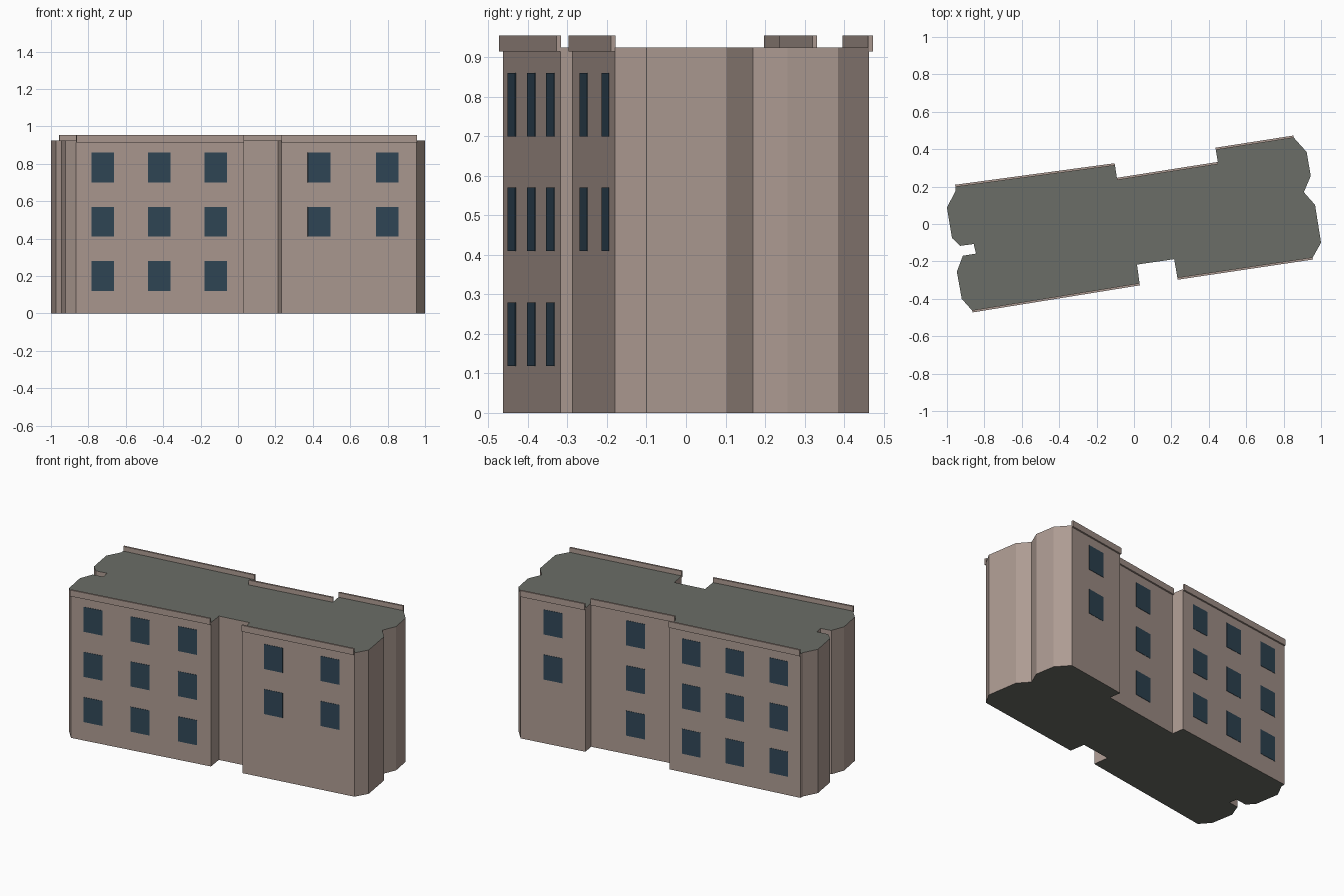
import bpy, bmesh
from mathutils import Vector, Matrix

if "Cube" in bpy.data.objects:
    bpy.data.objects.remove(bpy.data.objects["Cube"])

H = 0.925                      # wall height
ROWS = (0.199, 0.49, 0.78)     # window centre heights


def material(name, rgb):
    m = bpy.data.materials.new(name)
    m.diffuse_color = (*rgb, 1)
    m.use_nodes = True
    m.node_tree.nodes["Principled BSDF"].inputs["Base Color"].default_value = m.diffuse_color
    return m


WALL = material("wall_plaster", (0.42, 0.33, 0.29))
ROOF = material("roof_grey", (0.145, 0.155, 0.135))
GLASS = material("window_glass", (0.03, 0.063, 0.095))


def finish(name, bm, mats):
    me = bpy.data.meshes.new(name)
    bmesh.ops.recalc_face_normals(bm, faces=bm.faces)
    bm.to_mesh(me)
    bm.free()
    for m in mats:
        me.materials.append(m)
    ob = bpy.data.objects.new(name, me)
    bpy.context.collection.objects.link(ob)
    return ob


def wall_box(bm, a, b, t, width, z, height, inner, outer):
    """Thin box lying on wall a->b (counter-clockwise), centred at fraction t."""
    a, b = Vector((*a, 0)), Vector((*b, 0))
    d = (b - a).normalized()
    n = Vector((d.y, -d.x, 0))
    c = a.lerp(b, t) + n * (inner + outer) / 2 + Vector((0, 0, z))
    rot = Matrix((d, n, (0, 0, 1))).transposed().to_4x4()
    size = Matrix.Diagonal((width, outer - inner, height, 1))
    bmesh.ops.create_cube(bm, size=1, matrix=Matrix.Translation(c) @ rot @ size)


# Footprint, counter-clockwise from the front left corner
plan = [(-0.865, -0.463), (0.03, -0.318), (0.016, -0.217), (0.215, -0.188),
        (0.232, -0.288), (0.955, -0.18), (1.0, -0.1), (0.968, 0.102),
        (0.908, 0.17), (0.945, 0.257), (0.923, 0.385), (0.853, 0.463),
        (0.437, 0.398), (0.45, 0.322), (-0.09, 0.237), (-0.102, 0.315),
        (-0.955, 0.2), (-0.955, 0.175), (-1.0, 0.088), (-0.973, -0.075),
        (-0.93, -0.117), (-0.857, -0.107), (-0.845, -0.158), (-0.915, -0.17),
        (-0.947, -0.255), (-0.921, -0.4)]

# Main block: extruded footprint with grey roof and base
bm = bmesh.new()
base = bm.faces.new([bm.verts.new((x, y, 0)) for x, y in plan])
ext = bmesh.ops.extrude_face_region(bm, geom=[base], use_keep_orig=True)
bmesh.ops.translate(bm, vec=(0, 0, H),
                    verts=[v for v in ext["geom"] if isinstance(v, bmesh.types.BMVert)])
bm.normal_update()
for f in bm.faces:
    f.material_index = 1 if abs(f.normal.z) > 0.5 else 0
finish("building_block", bm, [WALL, ROOF])

# Facades: name, plan edge index, window column fractions, floors with windows
facades = [("front_left", 0, (0.158, 0.495, 0.833), ROWS),
           ("front_right", 4, (0.278, 0.783), ROWS[1:]),
           ("back_right", 11, (0.5,), ROWS[1:]),
           ("back_middle", 13, (0.53,), ROWS),
           ("back_left", 15, (0.167, 0.5, 0.835), ROWS)]

for name, i, columns, rows in facades:
    a, b = plan[i], plan[i + 1]
    length = (Vector(b) - Vector(a)).length
    # Parapet strip along the top of the facade
    bm = bmesh.new()
    wall_box(bm, a, b, 0.5, length, 0.935, 0.04, -0.002, 0.01)
    finish(name + "_parapet", bm, [WALL])
    # Window panes
    bm = bmesh.new()
    for t in columns:
        for z in rows:
            wall_box(bm, a, b, t, 0.122, z, 0.16, -0.002, 0.002)
    finish(name + "_windows", bm, [GLASS])
